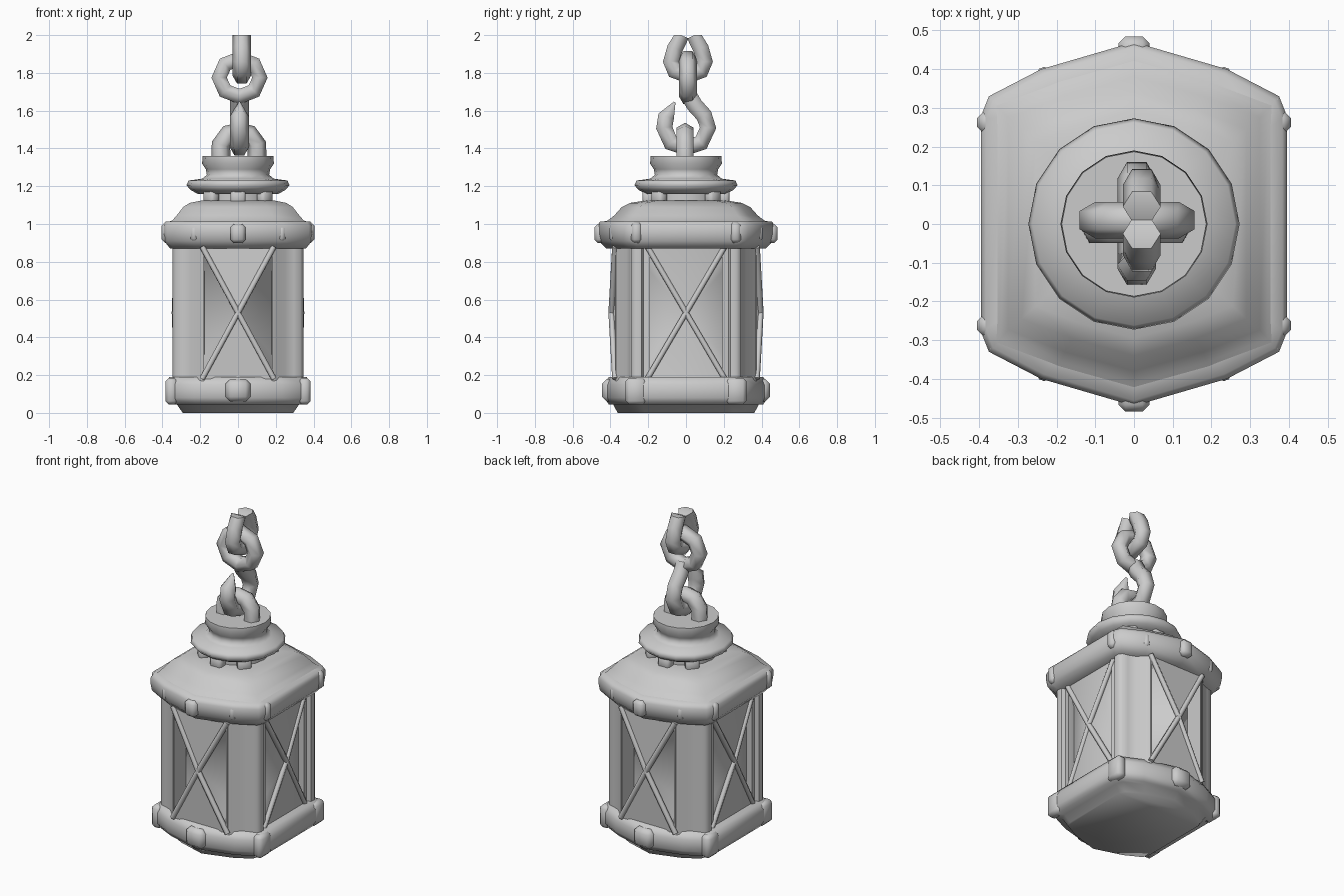
import bpy, bmesh, math
from mathutils import Vector, Matrix

if "Cube" in bpy.data.objects:
    bpy.data.objects.remove(bpy.data.objects["Cube"], do_unlink=True)

GREY = (0.6, 0.6, 0.6, 1)
metal = bpy.data.materials.new("plain grey metal")
metal.use_nodes = True
metal.diffuse_color = GREY
metal.node_tree.nodes["Principled BSDF"].inputs["Base Color"].default_value = GREY


def finish(obj, angle):
    bpy.ops.object.select_all(action='DESELECT')
    obj.select_set(True)
    bpy.context.view_layer.objects.active = obj
    if obj.type == 'CURVE':
        bpy.ops.object.convert(target='MESH')
        obj = bpy.context.object
    obj.data.materials.clear()
    obj.data.materials.append(metal)
    bpy.ops.object.shade_smooth_by_angle(angle=math.radians(angle))


def from_bmesh(name, bm, angle):
    bmesh.ops.recalc_face_normals(bm, faces=bm.faces)
    mesh = bpy.data.meshes.new(name)
    bm.to_mesh(mesh)
    bm.free()
    obj = bpy.data.objects.new(name, mesh)
    bpy.context.collection.objects.link(obj)
    finish(obj, angle)


def loft(name, plan, rings, angle=65):
    """Stack scaled copies of a plan outline; each ring is (x scale, y scale, z)."""
    bm = bmesh.new()
    loops = [[bm.verts.new((x * sx, y * sy, z)) for x, y in plan] for sx, sy, z in rings]
    n = len(plan)
    for low, high in zip(loops, loops[1:]):
        for i in range(n):
            j = (i + 1) % n
            bm.faces.new((low[i], low[j], high[j], high[i]))
    bm.faces.new(loops[0])
    bm.faces.new(loops[-1])
    from_bmesh(name, bm, angle)


def tube(name, points, radius, closed=False, tip=1.0):
    """Six-sided tube along a path, optionally narrowing at its end."""
    curve = bpy.data.curves.new(name, 'CURVE')
    curve.dimensions = '3D'
    curve.bevel_depth = radius
    curve.bevel_resolution = 1
    curve.use_fill_caps = True
    spline = curve.splines.new('POLY')
    spline.points.add(len(points) - 1)
    for p, co in zip(spline.points, points):
        p.co = (*co, 1)
    spline.points[-1].radius = tip
    spline.use_cyclic_u = closed
    obj = bpy.data.objects.new(name, curve)
    bpy.context.collection.objects.link(obj)
    finish(obj, 75)


def block(name, centre, size, turn=0.0, bevel=0.018):
    bm = bmesh.new()
    bmesh.ops.create_cube(bm, size=1)
    bmesh.ops.scale(bm, vec=size, verts=bm.verts)
    bmesh.ops.bevel(bm, geom=bm.edges[:], offset=bevel, segments=1, affect='EDGES')
    bmesh.ops.transform(bm, matrix=Matrix.Translation(centre) @ Matrix.Rotation(turn, 4, 'Z'),
                        verts=bm.verts)
    from_bmesh(name, bm, 75)


def mirrored(points):
    """Outline of one quarter, copied round all four quarters."""
    half = points + [(x, -y) for x, y in reversed(points)]
    return half + [(-x, y) for x, y in reversed(half) if x > 0]


def circle(n):
    return [(math.cos(math.tau * i / n), math.sin(math.tau * i / n)) for i in range(n)]


# Base tray and brim share a long hexagonal outline, with a hexagonal dome above
PLAN = mirrored([(0, 0.47), (0.24, 0.4), (0.375, 0.33), (0.395, 0.28)])
loft("base_tray", PLAN, [(0.74, 0.77, 0), (0.82, 0.82, 0.045), (0.92, 0.87, 0.045),
                         (0.97, 0.92, 0.08), (0.97, 0.92, 0.15), (0.92, 0.87, 0.19),
                         (0.7, 0.7, 0.19)], 80)
loft("brim", PLAN, [(0.7, 0.7, 0.87), (0.91, 0.9, 0.87), (0.99, 0.98, 0.91), (1, 1, 0.95),
                    (1, 1, 0.99), (0.97, 0.97, 1.012), (0.84, 0.85, 1.018)])
DOME = mirrored([(0, 1), (0.55, 0.87), (1, 0.72)])
loft("dome", DOME, [(0.372, 0.45, 1.0), (0.345, 0.41, 1.022), (0.325, 0.38, 1.045),
                    (0.29, 0.34, 1.09), (0.255, 0.295, 1.112), (0.19, 0.21, 1.125)])

# Low clips on the brim and on the tray
for sy in (-1, 1):
    block("brim_end_clip", (0, sy * 0.45, 0.95), (0.08, 0.07, 0.1))
    block("tray_end_clip", (0, sy * 0.41, 0.12), (0.13, 0.07, 0.12), bevel=0.025)
    for sx in (-1, 1):
        block("brim_side_clip", (sx * 0.373, sy * 0.262, 0.955), (0.064, 0.06, 0.11))
        block("brim_corner_clip", (sx * 0.23, sy * 0.38, 0.95), (0.05, 0.05, 0.09),
              -sx * sy * math.radians(20))
        block("tray_side_clip", (sx * 0.352, sy * 0.265, 0.115), (0.066, 0.11, 0.14))

# Fluted corner posts, each ending in a rib
POST = [(0.18, 0.375), (0.205, 0.362), (0.25, 0.315), (0.295, 0.298), (0.33, 0.29), (0.346, 0.265),
        (0.342, 0.235), (0.318, 0.225), (0.325, 0.19), (0.27, 0.19), (0.18, 0.21)]
for sx in (-1, 1):
    for sy in (-1, 1):
        loft("corner_post", [(x * sx, y * sy) for x, y in POST],
             [(1, 1, 0.17), (1, 1, 0.89)], 55)

# Four bowed panes, hollow beside the crossing of two bars
LOW, MID, HIGH = 0.18, 0.53, 0.88


def pane(side, turn, half, edge, peak, recess):
    spin = Matrix.Rotation(turn, 3, 'Z')

    def at(u, out, z):
        return spin @ Vector((u, -out, z))

    corners = [at(-half, edge, LOW), at(half, edge, LOW), at(half, edge, HIGH), at(-half, edge, HIGH)]
    centre = at(0, peak, MID)
    bm = bmesh.new()
    c = [bm.verts.new(p) for p in corners]
    m = bm.verts.new(centre)
    bm.faces.new((c[0], c[1], m))
    bm.faces.new((c[2], c[3], m))
    for low, high, s in ((c[1], c[2], 1), (c[0], c[3], -1)):
        deep_low, deep_high = [bm.verts.new(at(s * half * 0.94, recess, z))
                               for z in (MID - 0.22, MID + 0.22)]
        bm.faces.new((low, deep_low, m))
        bm.faces.new((deep_low, deep_high, m))
        bm.faces.new((deep_high, high, m))
        bm.faces.new((low, high, deep_high, deep_low))
    from_bmesh(side + "_pane", bm, 45)
    for a, b in ((0, 2), (1, 3)):
        tube(side + "_cross_bar", [corners[a], centre, corners[b]], 0.016)


for i, side in enumerate(("front", "left", "back", "right")):
    if i % 2 == 0:
        pane(side, i * math.pi / 2, 0.19, 0.375, 0.395, 0.26)
    else:
        pane(side, i * math.pi / 2, 0.205, 0.322, 0.335, 0.285)

# Vented neck and round cap
loft("neck", circle(16), [(0.18, 0.18, 1.1), (0.18, 0.18, 1.18)])
for degrees in (45, 90, 135, 225, 270, 315):
    a = math.radians(degrees)
    block("vent_post", (0.2 * math.cos(a), 0.2 * math.sin(a), 1.138), (0.06, 0.08, 0.09), a, 0.012)
CAP = [(0.15, 1.16), (0.215, 1.16), (0.25, 1.18), (0.273, 1.205), (0.262, 1.23), (0.19, 1.24),
       (0.165, 1.26), (0.17, 1.29), (0.19, 1.32), (0.187, 1.36)]
loft("cap", circle(16), [(r, r, z) for r, z in CAP], 75)

# Carrying loop, hook with its ring, and the cut chain link
loop_side = [(0.095, 1.34), (0.095, 1.42), (0.055, 1.475)]
loop = [(-x, z) for x, z in loop_side] + [(0, 1.485)] + [(x, z) for x, z in reversed(loop_side)]
tube("cap_loop", [(x + 0.005, -0.005, z) for x, z in loop], 0.051)

hook = [(0.01, 1.69), (0.045, 1.63), (0.095, 1.575), (0.117, 1.51), (0.08, 1.43), (0, 1.405),
        (-0.08, 1.43), (-0.115, 1.51), (-0.105, 1.57), (-0.06, 1.645)]
tube("hook", [(0.007, y, z) for y, z in hook], 0.05, tip=0.12)
tube("hook_ring", [(0.008 + 0.108 * x, 0.01, 1.775 + 0.1 * z) for x, z in circle(8)], 0.047, closed=True)

link_side = [(0.035, 2.0), (0.068, 1.93), (0.09, 1.86), (0.07, 1.81)]
link = [(-y, z) for y, z in link_side] + [(0, 1.785)] + [(y, z) for y, z in reversed(link_side)]
tube("chain_link", [(0.02, y + 0.01, z) for y, z in link], 0.049)

# Level the cut ends of the link
for v in bpy.data.objects["chain_link"].data.vertices:
    v.co.z = min(v.co.z, 2.0)
